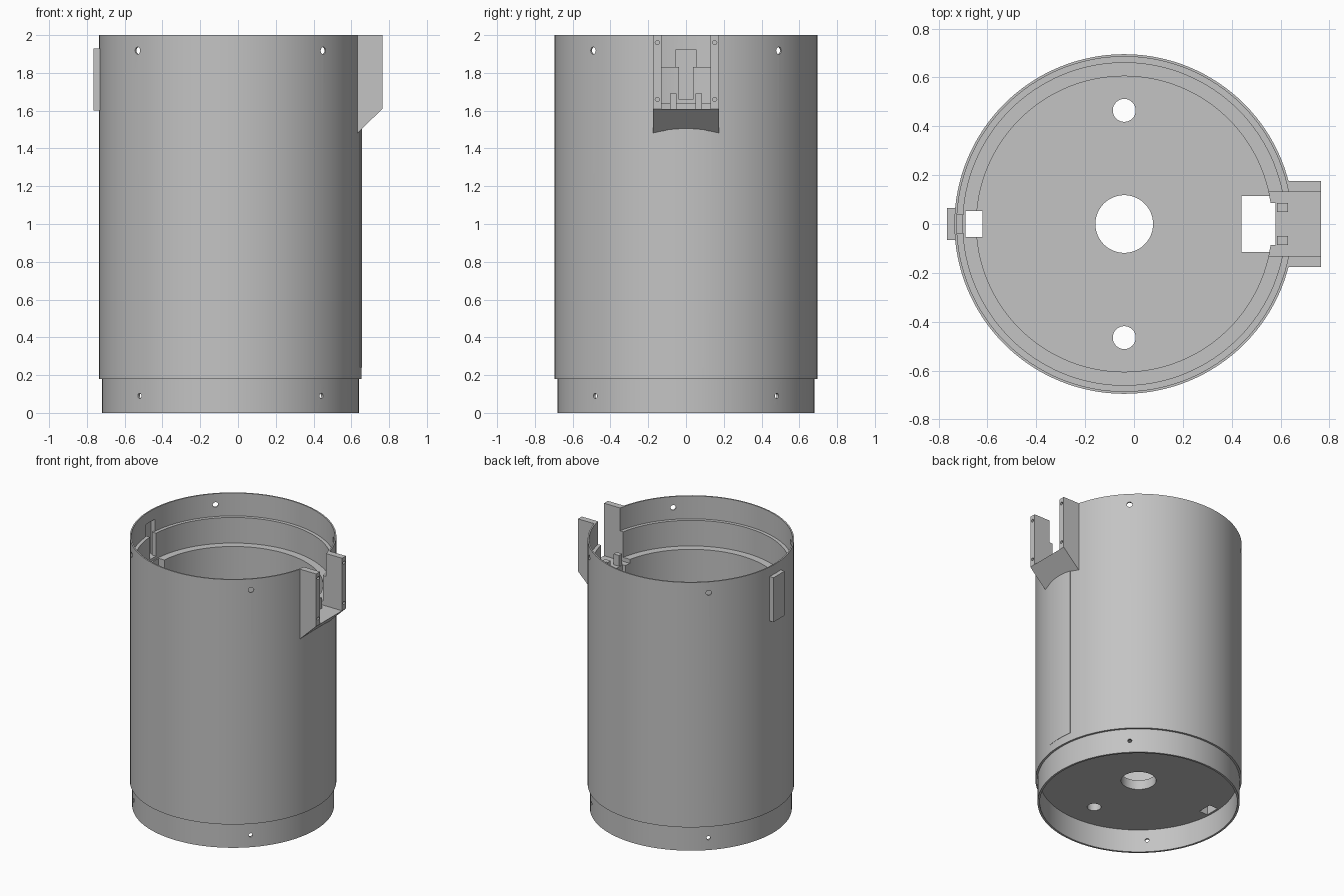
import bpy, bmesh, math
from mathutils import Matrix, Vector

if "Cube" in bpy.data.objects:
    bpy.data.objects.remove(bpy.data.objects["Cube"])

CX = -0.04          # axis of the tube
SEG = 128

grey = bpy.data.materials.new("light grey")
grey.diffuse_color = (0.55, 0.55, 0.55, 1)
grey.use_nodes = True
grey.node_tree.nodes["Principled BSDF"].inputs["Base Color"].default_value = grey.diffuse_color


def to_object(name, bm):
    bmesh.ops.recalc_face_normals(bm, faces=bm.faces)
    me = bpy.data.meshes.new(name)
    bm.to_mesh(me)
    bm.free()
    ob = bpy.data.objects.new(name, me)
    bpy.context.collection.objects.link(ob)
    me.materials.append(grey)
    return ob


def box(name, x0, x1, y0, y1, z0, z1):
    bm = bmesh.new()
    bmesh.ops.create_cube(bm, size=1)
    for v in bm.verts:
        v.co = ((x0 + x1) / 2 + v.co.x * (x1 - x0),
                (y0 + y1) / 2 + v.co.y * (y1 - y0),
                (z0 + z1) / 2 + v.co.z * (z1 - z0))
    return to_object(name, bm)


def rod(name, centre, axis, r, length, seg=24):
    bm = bmesh.new()
    rot = Vector((0, 0, 1)).rotation_difference(Vector(axis)).to_matrix().to_4x4()
    bmesh.ops.create_cone(bm, cap_ends=True, segments=seg, radius1=r, radius2=r,
                          depth=length, matrix=Matrix.Translation(centre) @ rot)
    return to_object(name, bm)


def cut(ob, cutters):
    bpy.context.view_layer.objects.active = ob
    for c in cutters:
        m = ob.modifiers.new("cut", 'BOOLEAN')
        m.operation, m.solver, m.object = 'DIFFERENCE', 'EXACT', c
        bpy.ops.object.modifier_apply(modifier=m.name)
        bpy.data.objects.remove(c)


def smooth(ob):
    bpy.ops.object.select_all(action='DESELECT')
    ob.select_set(True)
    bpy.context.view_layer.objects.active = ob
    bpy.ops.object.shade_smooth_by_angle(angle=math.radians(25))


# tube: stepped socket at the top, floor with centre hole, spigot at the bottom
profile = [(0.118, 0.17), (0.665, 0.17), (0.665, 0), (0.68, 0), (0.68, 0.18),
           (0.695, 0.18), (0.695, 2), (0.685, 2), (0.685, 1.83), (0.66, 1.83),
           (0.66, 1.64), (0.605, 1.64), (0.605, 0.24), (0.118, 0.24)]
bm = bmesh.new()
rings = []
for i in range(SEG):
    a = 2 * math.pi * i / SEG
    rings.append([bm.verts.new((CX + r * math.cos(a), r * math.sin(a), z)) for r, z in profile])
n = len(profile)
for i in range(SEG):
    p, q = rings[i], rings[(i + 1) % SEG]
    for j in range(n):
        k = (j + 1) % n
        bm.faces.new((p[j], q[j], q[k], p[k]))
tube = to_object("tube_body", bm)

cutters = [
    box("bracket_slot", 0.5, 0.8, -0.13, 0.13, 1.61, 2.2),
    box("floor_opening", 0.44, 0.56, -0.115, 0.115, 0.1, 0.4),
    box("cable_channel", 0.5, 0.58, -0.085, 0.085, 0.1, 1.8),
    box("rear_channel", -0.69, -0.62, -0.053, 0.053, 0.1, 1.75),
    box("pocket_upper", -0.9, -0.6, -0.055, 0.055, 1.83, 1.92),
    box("pocket_lower", -0.9, -0.69, -0.037, 0.037, 1.66, 1.84),
]
for s in (-1, 1):
    cutters.append(rod("floor_hole", (CX, s * 0.465, 0.2), (0, 0, 1), 0.047, 0.3, 32))
# screw holes on the diagonals
for i in range(4):
    a = math.radians(45 + 90 * i)
    d = Vector((math.cos(a), math.sin(a), 0))
    for z, r in ((1.918, 0.019), (0.09, 0.014)):
        cutters.append(rod("screw_hole", Vector((CX, 0, z)) + d * 0.69, d, r, 0.12))
cut(tube, cutters)
smooth(tube)

# side bracket: two posts on a sloped base
bm = bmesh.new()
pts = [(0.6, 1.45), (0.765, 1.61), (0.765, 2), (0.6, 2)]
f = bm.faces.new([bm.verts.new((x, -0.175, z)) for x, z in pts])
ext = bmesh.ops.extrude_face_region(bm, geom=[f])
bmesh.ops.translate(bm, vec=(0, 0.35, 0),
                    verts=[v for v in ext["geom"] if isinstance(v, bmesh.types.BMVert)])
bracket = to_object("side_bracket", bm)
cutters = [box("post_gap", 0.5, 0.9, -0.13, 0.13, 1.61, 2.2),
           rod("tube_clearance", (CX, 0, 1.6), (0, 0, 1), 0.692, 1.2, SEG)]
for y in (-0.152, 0.152):
    for z in (1.66, 1.96):
        cutters.append(rod("post_screw", (0.765, y, z), (1, 0, 0), 0.011, 0.1, 16))
cut(bracket, cutters)
smooth(bracket)

# rear pocket cover
pocket = box("rear_pocket", -0.765, -0.69, -0.065, 0.065, 1.6, 1.93)
cut(pocket, [rod("tube_clearance", (CX, 0, 1.6), (0, 0, 1), 0.692, 1.2, SEG),
             box("pocket_space", -0.755, -0.6, -0.055, 0.055, 1.66, 1.92)])
smooth(pocket)

# small guide blocks inside the bracket slot
for s, side in ((-1, "front"), (1, "back")):
    y = sorted((s * 0.05, s * 0.085))
    box("guide_block_" + side, 0.585, 0.63, y[0], y[1], 1.605, 1.69)

# slim cover strip below the bracket
bm = bmesh.new()
half, steps = math.asin(0.105 / 0.695), 8
cols = []
for i in range(steps + 1):
    a = -half + 2 * half * i / steps
    cols.append([bm.verts.new((CX + r * math.cos(a), r * math.sin(a), z))
                 for r, z in ((0.69, 0.24), (0.697, 0.24), (0.697, 1.52), (0.69, 1.52))])
for p, q in zip(cols, cols[1:]):
    for j in range(4):
        k = (j + 1) % 4
        bm.faces.new((p[j], q[j], q[k], p[k]))
bm.faces.new(cols[0])
bm.faces.new(cols[-1])
smooth(to_object("cover_strip", bm))
